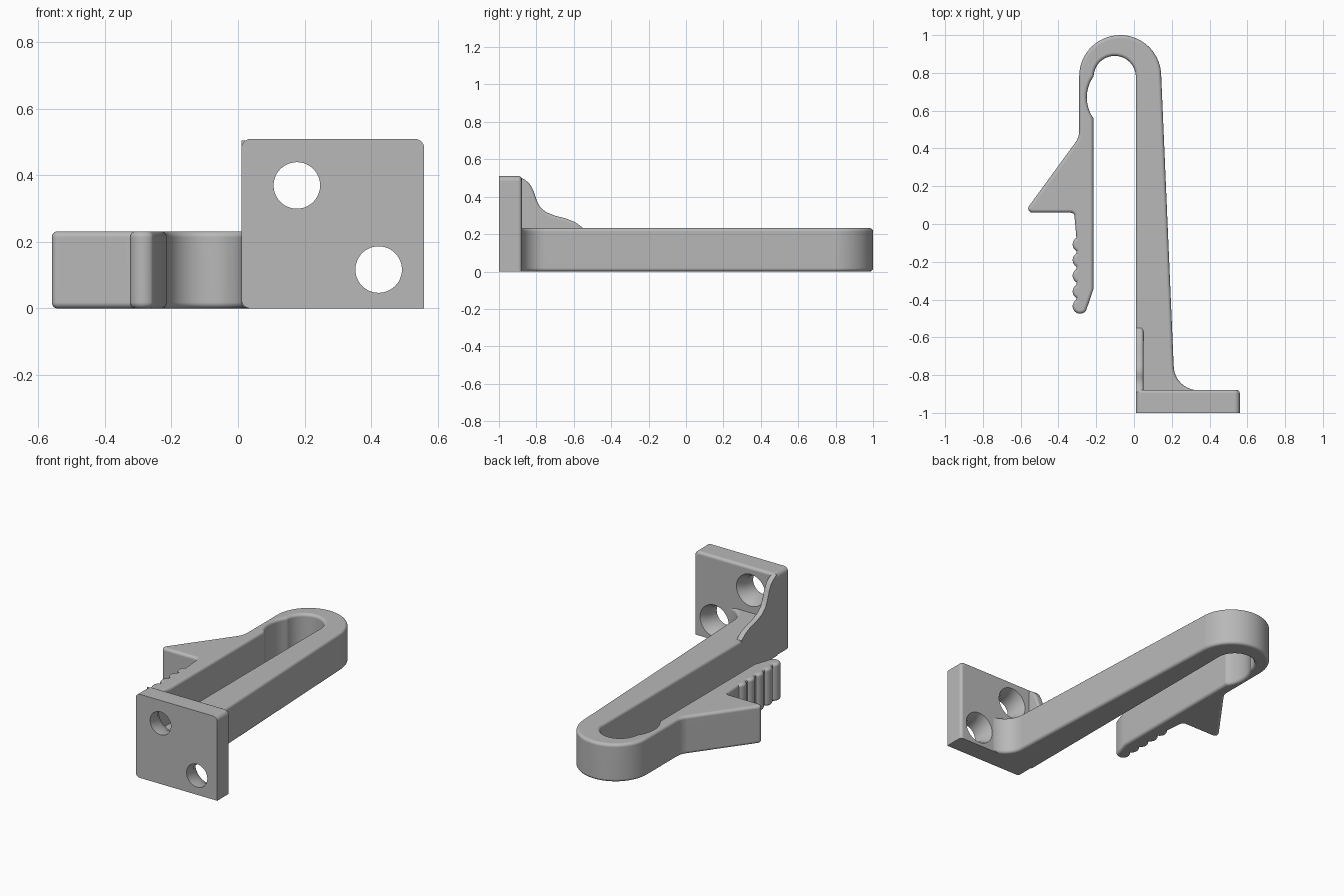
import bpy, bmesh, math
from mathutils import Vector

cube = bpy.data.objects.get("Cube")
if cube:
    bpy.data.objects.remove(cube)

grey = bpy.data.materials.new("light grey plastic")
grey.use_nodes = True
grey.diffuse_color = (0.48, 0.48, 0.48, 1)
grey.node_tree.nodes["Principled BSDF"].inputs["Base Color"].default_value = grey.diffuse_color


def arc(cx, cy, r, start, end, n=10):
    angles = [math.radians(start + (end - start) * i / n) for i in range(n + 1)]
    return [(cx + r * math.cos(a), cy + r * math.sin(a)) for a in angles]


def inset(points, d):
    """Shrink a counterclockwise outline by d with limited mitres."""
    result = []
    for i, p in enumerate(points):
        p = Vector(p)
        a = (p - Vector(points[i - 1])).normalized()
        b = (Vector(points[(i + 1) % len(points)]) - p).normalized()
        na, nb = Vector((-a.y, a.x)), Vector((-b.y, b.x))
        m = (na + nb).normalized()
        result.append(p + m * d / max(m.dot(na), 0.65))
    return result


def loft(name, rings):
    """Skin a list of matching 3D rings and cap both ends."""
    bm = bmesh.new()
    loops = [[bm.verts.new(p) for p in ring] for ring in rings]
    for low, high in zip(loops, loops[1:]):
        for i in range(len(low)):
            j = (i + 1) % len(low)
            bm.faces.new((low[i], low[j], high[j], high[i]))
    bm.faces.new(loops[0][::-1])
    bm.faces.new(loops[-1])
    bmesh.ops.recalc_face_normals(bm, faces=bm.faces)
    mesh = bpy.data.meshes.new(name)
    bm.to_mesh(mesh)
    bm.free()
    mesh.materials.append(grey)
    obj = bpy.data.objects.new(name, mesh)
    bpy.context.collection.objects.link(obj)
    return obj


def rounding(r, n=5):
    """Steps of (distance below the end, inset) for a rounded rim."""
    steps = [math.pi / 2 * i / n for i in range(n + 1)]
    return [(r - r * math.sin(t), r - r * math.cos(t)) for t in steps]


# Spring arm: hook, thin neck, catch, ribbed thumb grip and straight beam
outline = [(0.01, -0.9), (0.34, -0.9)]
outline += arc(0.34, -0.75, 0.13, 270, 180)
outline += arc(-0.073, 0.783, 0.217, 4, 180, 32)
outline += arc(-0.40, 0.495, 0.11, 0, -36, 6)
outline += arc(-0.538, 0.082, 0.022, 144, 270, 8)
outline += arc(-0.335, 0.04, 0.02, 90, 0, 5)
for k in range(4):
    outline += arc(-0.285, -0.108 - 0.083 * k, 0.04, 120, 240, 8)
outline += arc(-0.285, -0.435, 0.04, 120, 320, 12)
outline += [(-0.215, -0.345)]
outline += arc(-0.06, 0.67, 0.19, 215.5, 144.5, 12)
outline += arc(-0.102, 0.778, 0.112, 176, 0, 20)

HEIGHT = 0.232
rim = rounding(0.018)
layers = [(d, s) for d, s in reversed(rim)] + [(HEIGHT - d, s) for d, s in rim]
layers.sort()
arm = loft("spring_arm", [[(p[0], p[1], z) for p in inset(outline, s)]
                          for z, s in layers])

# Mounting plate: rounded corners, softened top and outer edges at the back
LEFT, RIGHT, TOP = 0.01, 0.56, 0.51
R = 0.028
corners = [(RIGHT, 0)]
corners += arc(RIGHT - R, TOP - R, R, 0, 90, 6)
corners += arc(LEFT + R, TOP - R, R, 90, 180, 6)
corners += arc(LEFT + R, R, R, 180, 270, 6)


def plate_ring(y, d):
    s = 1 - d / 0.53
    return [(LEFT + (x - LEFT) * s, y, z * s) for x, z in corners]


plate = loft("mounting_plate", [plate_ring(-1, 0)] +
             [plate_ring(-0.878 - d, s) for d, s in rounding(0.018)])

# Curved gusset bracing the plate against the beam
gusset_line = [(-0.89, 0.2), (-0.55, 0.2), (-0.55, 0.232), (-0.59, 0.262),
               (-0.64, 0.283), (-0.70, 0.298), (-0.75, 0.318), (-0.78, 0.345),
               (-0.80, 0.385), (-0.815, 0.43), (-0.835, 0.468),
               (-0.86, 0.49), (-0.89, 0.505)]
steps = [(0.01, 0)] + [(0.05 - d, s) for d, s in rounding(0.015)]
gusset = loft("gusset", [[(x, p[0], p[1]) for p in inset(gusset_line, s)]
                         for x, s in steps])

# Screw holes, countersunk from the back
cutters = []
for x, z in ((0.177, 0.37), (0.423, 0.117)):
    rings = [[(px, y, pz) for px, pz in arc(x, z, r, 0, 360 - 7.5, 47)]
             for y, r in ((-1.1, 0.07), (-0.93, 0.07), (-0.878, 0.097), (-0.8, 0.097))]
    cutter = loft("hole_cutter", rings)
    cutter.hide_render = True
    cutters.append(cutter)

cuts = ((plate, cutters), (arm, cutters[1:]))
for part, tools in cuts:
    for tool in tools:
        mod = part.modifiers.new("screw_hole", "BOOLEAN")
        mod.operation = "DIFFERENCE"
        mod.solver = "EXACT"
        mod.object = tool
bpy.context.view_layer.update()
graph = bpy.context.evaluated_depsgraph_get()
for part, _ in cuts:
    cut_mesh = bpy.data.meshes.new_from_object(part.evaluated_get(graph))
    part.modifiers.clear()
    part.data = cut_mesh
for cutter in cutters:
    bpy.data.objects.remove(cutter)

# Smooth rounded surfaces, keep flats and corners crisp
for part in (arm, plate, gusset):
    part.data.shade_smooth()
    part.data.set_sharp_from_angle(angle=math.radians(32))
    part.modifiers.new("flat_caps", "WEIGHTED_NORMAL").keep_sharp = True
